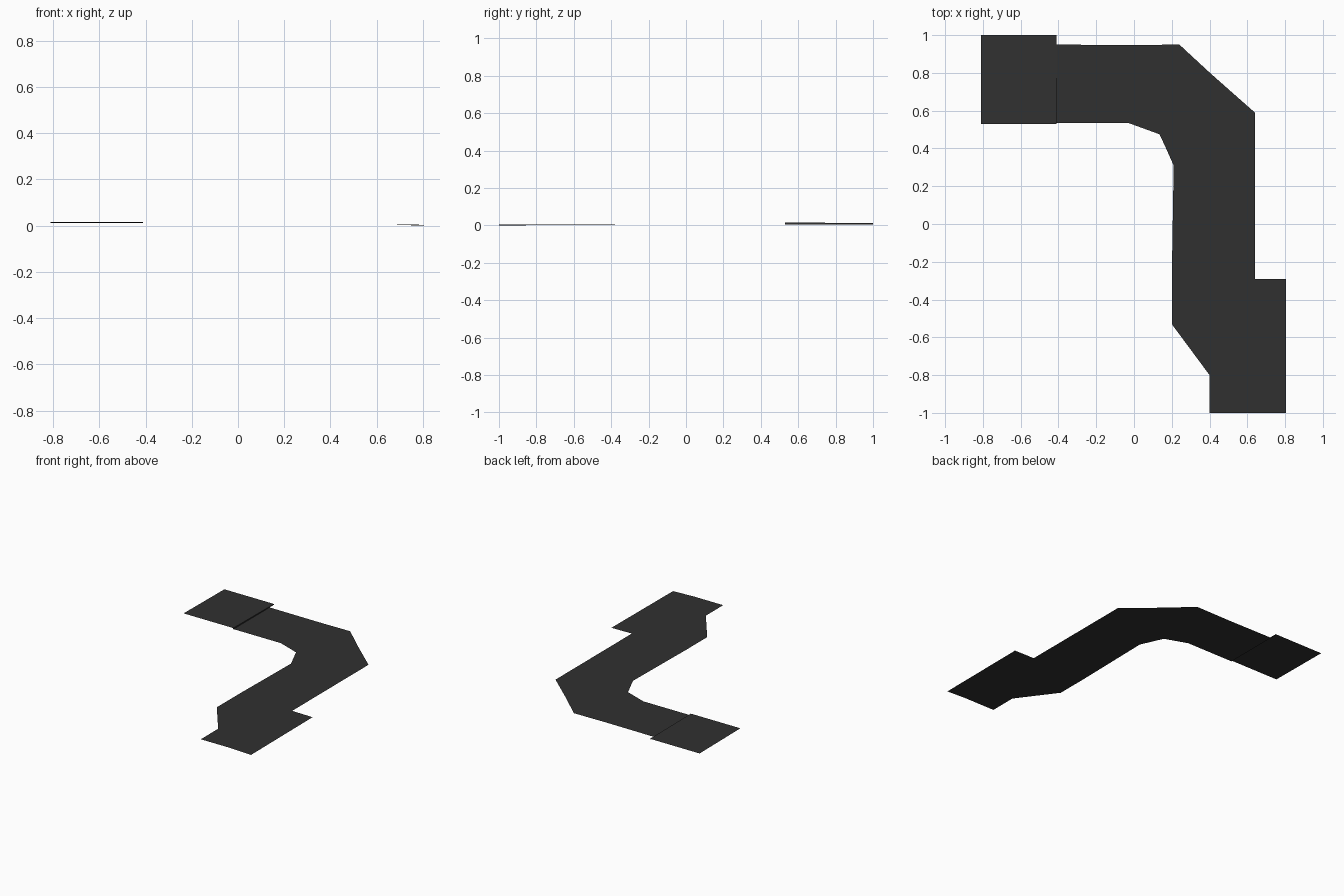
import bpy, bmesh

if "Cube" in bpy.data.objects:
    bpy.data.objects.remove(bpy.data.objects["Cube"])

asphalt = bpy.data.materials.new("dark asphalt")
asphalt.diffuse_color = (0.03, 0.03, 0.03, 1)
asphalt.use_nodes = True
asphalt.node_tree.nodes["Principled BSDF"].inputs["Base Color"].default_value = asphalt.diffuse_color


def strip(name, rungs):
    """Flat ribbon: consecutive rungs (right point, left point) joined by quads."""
    bm = bmesh.new()
    rows = [[bm.verts.new(p) for p in r] for r in rungs]
    for (a, b), (c, d) in zip(rows, rows[1:]):
        bm.faces.new((a, c, d, b))
    bm.normal_update()
    mesh = bpy.data.meshes.new(name)
    bm.to_mesh(mesh)
    bm.free()
    mesh.materials.append(asphalt)
    ob = bpy.data.objects.new(name, mesh)
    bpy.context.collection.objects.link(ob)
    return ob


Z = 0.006

# bending road: inner edge point, outer edge point
road = [((-0.41, 0.535), (-0.41, 0.95)),
        ((-0.03, 0.535), (-0.03, 0.947)),
        ((0.135, 0.475), (0.24, 0.95)),
        ((0.17, 0.40), (0.41, 0.793)),
        ((0.21, 0.31), (0.64, 0.59)),
        ((0.20, -0.29), (0.64, -0.29)),
        ((0.20, -0.53), (0.64, -0.53)),
        ((0.40, -0.80), (0.64, -0.80)),
        ((0.40, -1.0), (0.64, -1.0))]
strip("road_bend", [((*a, Z), (*b, Z)) for a, b in road])

# wider shoulder at the front end, dipping to the ground at its outer corner
strip("front_shoulder", [((0.64, -0.29, Z), (0.805, -0.29, 0.004)),
                         ((0.64, -1.0, Z), (0.805, -1.0, 0.0))])

# raised landing at the left end, with a small step down to the road
strip("left_landing", [((-0.81, 0.53, 0.016), (-0.81, 1.0, 0.012)),
                       ((-0.41, 0.53, 0.016), (-0.41, 1.0, 0.012)),
                       ((-0.41, 0.53, Z), (-0.41, 1.0, Z))])
